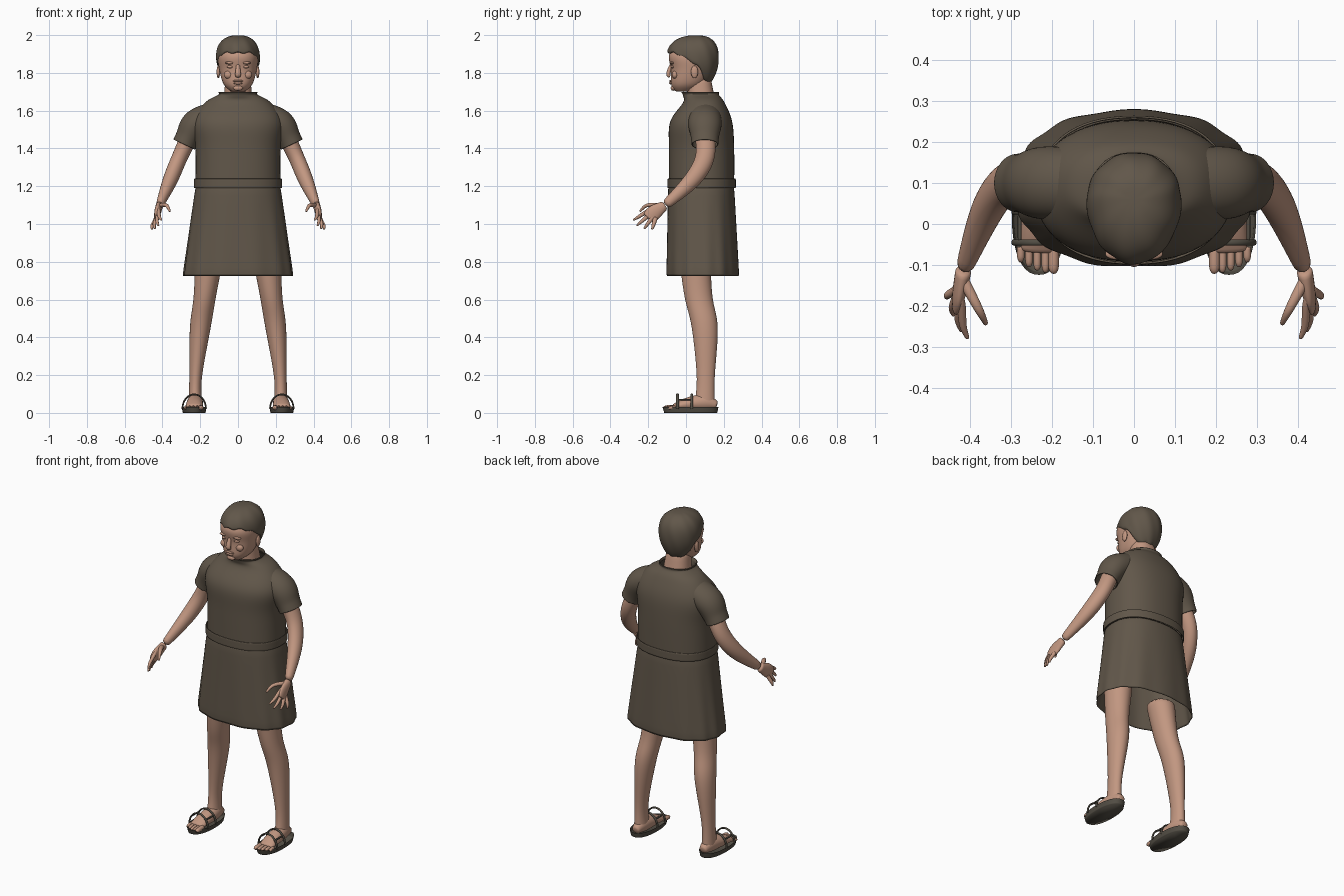
import bpy, bmesh
from math import sin, cos, pi, copysign
from mathutils import Vector, Matrix

default_cube = bpy.data.objects.get("Cube")
if default_cube:
    bpy.data.objects.remove(default_cube, do_unlink=True)


def material(name, red, green, blue):
    mat = bpy.data.materials.new(name)
    mat.use_nodes = True
    mat.diffuse_color = (red, green, blue, 1)
    shader = mat.node_tree.nodes["Principled BSDF"]
    shader.inputs["Base Color"].default_value = mat.diffuse_color
    return mat


skin = material("skin", .54, .31, .22)
cloth = material("brown_cloth", .12, .095, .068)
leather = material("dark_leather", .085, .075, .058)


def finish(name, bm, mat, mirror=False, thickness=0, smooth=True):
    """Turn a bmesh into a smooth-shaded object with its modifiers."""
    mesh = bpy.data.meshes.new(name)
    bm.to_mesh(mesh)
    bm.free()
    mesh.materials.append(mat)
    for face in mesh.polygons:
        face.use_smooth = True
    part = bpy.data.objects.new(name, mesh)
    bpy.context.collection.objects.link(part)
    if thickness:
        part.modifiers.new("thickness", "SOLIDIFY").thickness = thickness
    if smooth:
        part.modifiers.new("smooth", "SUBSURF").levels = 1
    if mirror:
        part.modifiers.new("other_side", "MIRROR")


def bridge(name, rings, mat, cap_start=True, cap_end=True, **options):
    """Join rings of points into one surface."""
    bm = bmesh.new()
    rows = [[bm.verts.new(point) for point in ring] for ring in rings]
    for low, high in zip(rows, rows[1:]):
        for i in range(len(low)):
            bm.faces.new((low[i - 1], low[i], high[i], high[i - 1]))
    if cap_start:
        bm.faces.new(rows[0])
    if cap_end:
        bm.faces.new(rows[-1])
    bmesh.ops.recalc_face_normals(bm, faces=bm.faces)
    finish(name, bm, mat, **options)


def spline(stations, steps=4):
    """Smooth path through stations of any number of values."""
    points = [Vector(station) for station in stations]
    last = len(points) - 1
    path = []
    for i in range(last):
        a, b, c, d = (points[min(max(i + k, 0), last)] for k in (-1, 0, 1, 2))
        for step in range(steps):
            t = step / steps
            path.append(b + (c - a) * (t / 2) + (a * 2 - b * 5 + c * 4 - d) * (t * t / 2)
                        + (b * 3 - a - c * 3 + d) * (t ** 3 / 2))
    return path + [points[-1]]


def rounded(value, squareness):
    return copysign(abs(value) ** (2 / squareness), value)


def angles(count):
    return [2 * pi * i / count for i in range(count)]


def loft(name, mat, *stations, squareness=2.3, pleat=0, count=32, **options):
    """Level ovals; each station is height, half width, front, back and, if any, x."""
    path = spline(stations)
    rings = []
    for height, width, front, back, *offset in path:
        x = offset[0] if offset else 0
        fall = (path[0][0] - height) / (path[0][0] - path[-1][0])
        ring = []
        for a in angles(count):
            fold = 1 + pleat * fall * sin(13 * a + sin(2 * a))
            ring.append((x + width * fold * rounded(cos(a), squareness),
                         (front + back) / 2 + (back - front) / 2 * fold * rounded(sin(a), squareness),
                         height))
        rings.append(ring)
    bridge(name, rings, mat, **options)


def tube(name, mat, *stations, axis="X", count=12, **options):
    """Oval limb; each station is x, y, z, radius across axis and radius along it."""
    path = spline(stations)
    side = Vector([axis == letter for letter in "XYZ"])
    rings = []
    for i, station in enumerate(path):
        ahead, behind = path[min(i + 1, len(path) - 1)], path[max(i - 1, 0)]
        way = (ahead - behind).to_3d().normalized()
        across = way.cross(side).normalized()
        along = across.cross(way)
        centre = station.to_3d()
        rings.append([centre + across * station[3] * cos(a) + along * station[4] * sin(a)
                      for a in angles(count)])
    bridge(name, rings, mat, **options)


def blob(name, mat, place, size, **options):
    bm = bmesh.new()
    shape = Matrix.Translation(place) @ Matrix.Diagonal((*size, 1))
    bmesh.ops.create_uvsphere(bm, u_segments=12, v_segments=8, radius=1, matrix=shape)
    finish(name, bm, mat, **options)


# Clothing: tunic with standing collar, belt, pleated skirt, short sleeves
shell = dict(cap_start=False, cap_end=False, thickness=.006)
loft("tunic_top", cloth, (1.2, .22, -.085, .25), (1.4, .22, -.085, .25), (1.54, .235, -.08, .24),
     (1.64, .17, -.01, .2), (1.68, .1, -.01, .17), (1.7, .1, -.02, .17), **shell)
loft("belt", cloth, (1.19, .235, -.1, .265), (1.24, .235, -.1, .265), **shell)
loft("skirt", cloth, (1.2, .225, -.095, .255), (.72, .293, -.106, .28), pleat=.014, count=72, **shell)
tube("sleeves", cloth, (.12, .1, 1.58, .07, .085), (.22, .1, 1.53, .08, .09),
     (.265, .1, 1.46, .066, .075), (.285, .1, 1.42, .064, .072),
     axis="Y", count=24, mirror=True, **shell)

# Neck and head
loft("neck", skin, (1.63, .08, .01, .16), (1.78, .065, 0, .13))
loft("head", skin, (1.7, .035, -.055, .03), (1.74, .077, -.08, .1), (1.82, .1, -.08, .145),
     (1.9, .104, -.09, .155), (1.98, .05, -.02, .1), squareness=2.2)

# Face features
tube("nose", skin, (0, -.078, 1.845, .008, .009), (0, -.094, 1.795, .012, .016),
     (0, -.085, 1.78, .008, .013))
blob("upper_lip", skin, (0, -.08, 1.757), (.03, .009, .006))
blob("lower_lip", skin, (0, -.08, 1.746), (.025, .01, .007))
blob("chin", skin, (0, -.068, 1.72), (.028, .014, .015))
blob("eyelids", skin, (.041, -.07, 1.832), (.018, .013, .008), mirror=True)
blob("brows", skin, (.042, -.073, 1.853), (.03, .015, .008), mirror=True)
blob("cheeks", skin, (.05, -.058, 1.79), (.026, .018, .022), mirror=True)
blob("ears", skin, (.104, .045, 1.805), (.01, .02, .034), mirror=True)


# Hair cap: fringe above the brow, lower over the ears and lowest at the nape
def hair_point(angle, rise):
    back = sin(angle)
    edge = 1.84 + (.065 * min(1, -1.3 * back) if back < 0 else -.09 * min(1, 1.6 * back))
    edge += .005 * sin(11 * angle)
    height = edge + (2 - edge) * sin(max(rise, 0) * pi / 2)
    swell = (height - 1.88) / .12
    if swell > 0:
        scale = (1 - swell ** 2.4) ** .42
    else:
        scale = 1 - .3 * swell * swell
    scale *= 1 + .014 * sin(9 * angle + 25 * height)
    if rise < 0:
        scale *= .84
    depth = .115 if back > 0 else .162
    return (.116 * scale * cos(angle), .06 + depth * scale * back, height)


rises = [row / 12 for row in range(-1, 12)]
bridge("hair", [[hair_point(a, rise) for a in angles(64)] for rise in rises],
       cloth, cap_start=False)

# Arms and palms
wrist = (.415, -.11, 1.1, .025, .021)
tube("arms", skin, (.25, .1, 1.48, .054, .048), (.31, .1, 1.35, .052, .043),
     (.36, .03, 1.23, .045, .04), wrist, count=16, mirror=True)
tube("palms", skin, wrist, (.427, -.17, 1.06, .042, .017), (.434, -.2, 1.03, .034, .011), mirror=True)

# Fingers fan out from index to little; the middle ones reach further
first_knuckle, last_knuckle = Vector((.42, -.2, 1.07)), Vector((.44, -.165, 1.02))
first_tip, last_tip = Vector((.405, -.28, 1.02)), Vector((.455, -.18, .97))
for i, label in enumerate(("index", "middle", "ring", "little")):
    knuckle = first_knuckle.lerp(last_knuckle, i / 3)
    tip = first_tip.lerp(last_tip, i / 3)
    tip += (tip - knuckle) * .3 * sin(pi * i / 3)
    root = knuckle.lerp(tip, -.3)
    bend = knuckle.lerp(tip, .6) + Vector((.006, 0, 0))
    tube(label + "_fingers", skin, (*root, .012, .01), (*knuckle, .013, .011),
         (*bend, .01, .01), (*tip, .005, .005), count=8, mirror=True)
tube("thumbs", skin, (.42, -.13, 1.095, .016, .014), (.38, -.205, 1.1, .012, .011),
     (.36, -.245, 1.065, .006, .006), axis="Z", count=8, mirror=True)

# Legs and feet
loft("legs", skin, (.84, .078, -.04, .13, .15), (.62, .06, -.01, .14, .175),
     (.45, .056, .03, .17, .2), (.18, .033, .057, .152, .225), (.03, .038, .04, .155, .226),
     squareness=2, count=20, mirror=True)
tube("feet", skin, (.226, .165, .04, .02, .022), (.226, .1, .055, .045, .04),
     (.23, 0, .045, .034, .046), (.233, -.07, .03, .014, .044), count=16, mirror=True)
for i, label in enumerate(("big", "second", "third", "fourth", "small")):
    x, radius = .196 + .02 * i, .01 if i else .014
    tip = -.118 + .0016 * i * i
    tube(label + "_toes", skin, (x, -.055, .03, radius, radius),
         (x, tip + .012, .027, radius, radius), (x, tip, .022, radius / 2, radius / 2),
         count=8, mirror=True)

# Sandals: open-topped sole, arched straps and bars joining them
loft("sandal_soles", leather, (0, .06, -.115, .165, .232), (.03, .066, -.124, .172, .232),
     count=40, cap_end=False, smooth=False, mirror=True)
for label, y in (("front", -.045), ("rear", .03)):
    arch = [pi * step / 8 for step in range(9)]
    tube(label + "_straps", leather,
         *[(.232 + .063 * cos(a), y, .02 + .078 * sin(a), .005, .008) for a in arch],
         axis="Y", count=8, mirror=True)
for label, x in (("inner", .185), ("outer", .279)):
    tube(label + "_side_straps", leather, (x, .03, .07, .005, .005), (x, -.045, .07, .005, .005),
         count=8, mirror=True)
